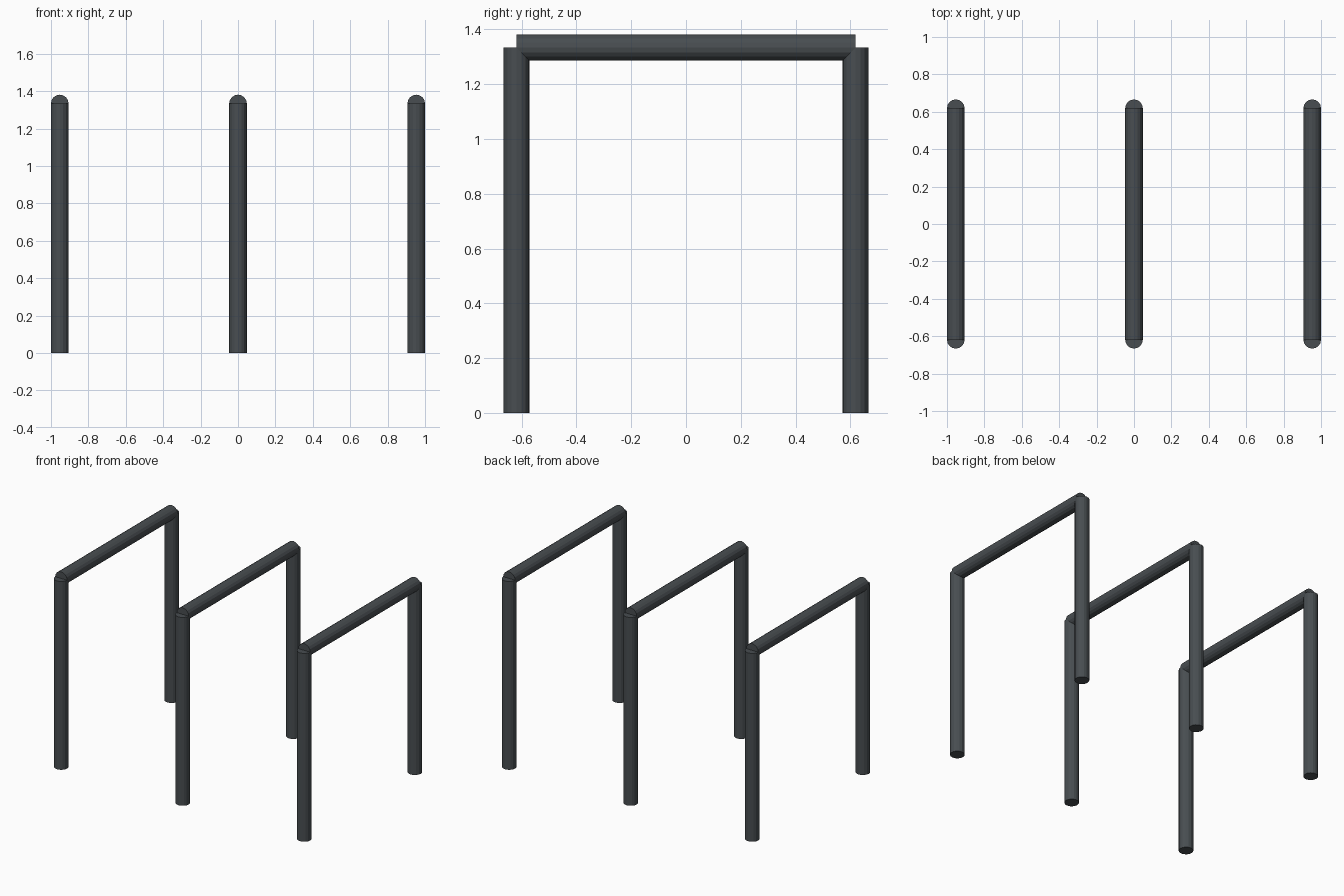
import bpy
from math import pi

cube = bpy.data.objects.get("Cube")
if cube:
    bpy.data.objects.remove(cube, do_unlink=True)

RADIUS = 0.047
SIDES = 16
HEIGHT = 1.334      # post top and beam axis
HALF_SPAN = 0.619   # post axis distance from the middle
SPACING = 0.953     # distance between frames

# Dark slate metal
slate = bpy.data.materials.new("dark_slate_grey")
slate.use_nodes = True
colour = (0.065, 0.075, 0.082, 1)
slate.diffuse_color = colour
slate.node_tree.nodes["Principled BSDF"].inputs["Base Color"].default_value = colour


def tube(name, centre, length, rotation=(0, 0, 0)):
    bpy.ops.mesh.primitive_cylinder_add(
        vertices=SIDES, radius=RADIUS, depth=length,
        location=centre, rotation=rotation)
    obj = bpy.context.object
    obj.name = name
    obj.data.materials.append(slate)
    return obj


# Three matching frames: two posts and a crossbeam each
for side, x in (("right", -SPACING), ("middle", 0), ("left", SPACING)):
    for end, y in (("front", -HALF_SPAN), ("back", HALF_SPAN)):
        tube(f"{side}_{end}_post", (x, y, HEIGHT / 2), HEIGHT)
    tube(f"{side}_crossbeam", (x, 0, HEIGHT), 2 * HALF_SPAN, (pi / 2, 0, 0))
